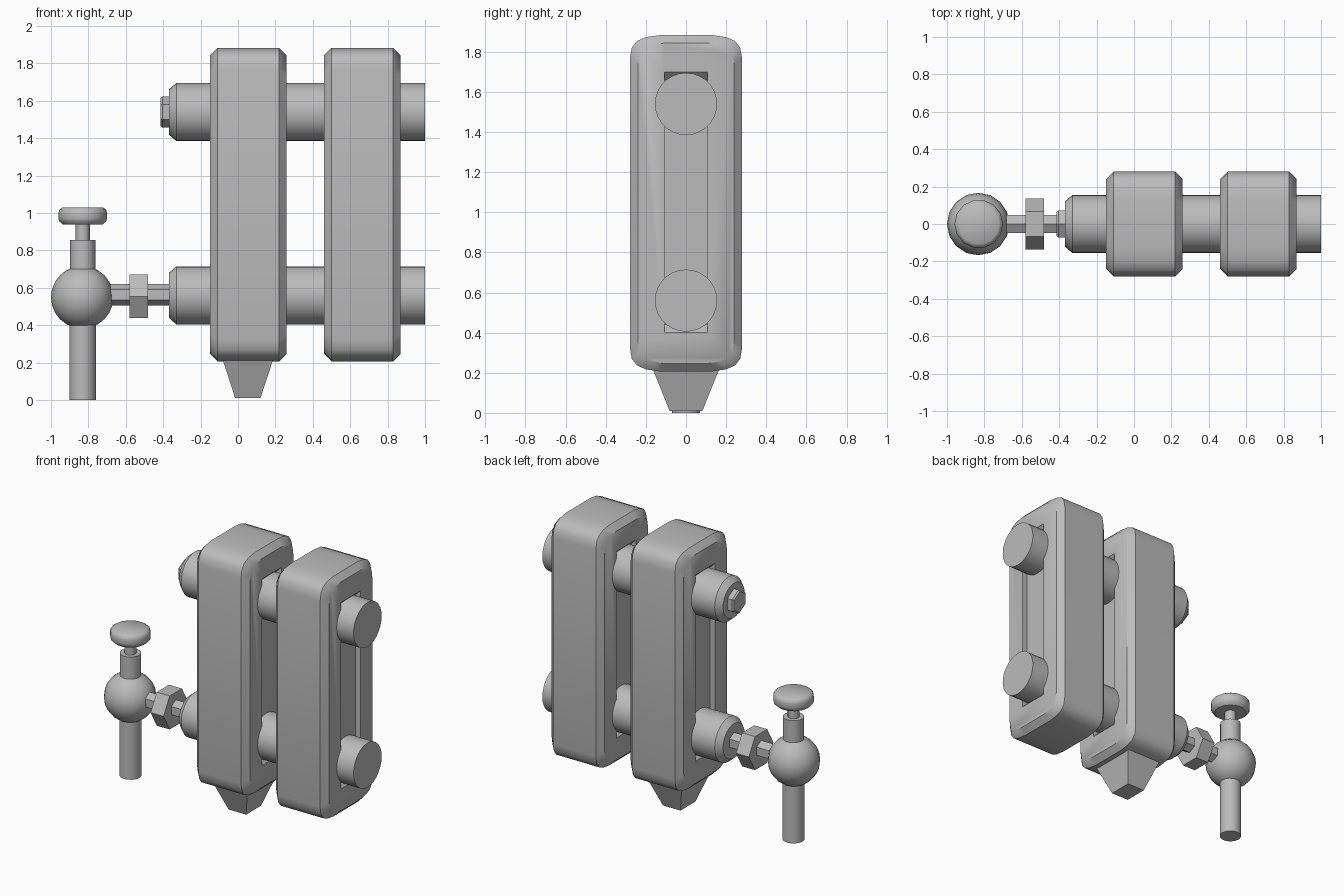
import bpy, bmesh, math
from mathutils import Matrix

cube = bpy.data.objects.get("Cube")
if cube:
    bpy.data.objects.remove(cube, do_unlink=True)

grey = bpy.data.materials.new("plain grey")
grey.use_nodes = True
grey.diffuse_color = (0.5, 0.5, 0.5, 1)
grey.node_tree.nodes["Principled BSDF"].inputs["Base Color"].default_value = (0.5, 0.5, 0.5, 1)


def finish(bm, name, angle):
    bmesh.ops.recalc_face_normals(bm, faces=bm.faces)
    mesh = bpy.data.meshes.new(name)
    bm.to_mesh(mesh)
    bm.free()
    mesh.materials.append(grey)
    obj = bpy.data.objects.new(name, mesh)
    bpy.context.collection.objects.link(obj)
    if angle:
        bpy.ops.object.select_all(action='DESELECT')
        obj.select_set(True)
        bpy.context.view_layer.objects.active = obj
        bpy.ops.object.shade_smooth_by_angle(angle=math.radians(angle))
    return obj


def loft(name, rings, angle=0):
    """Skin a list of rings of points and cap both ends."""
    bm = bmesh.new()
    loops = [[bm.verts.new(p) for p in ring] for ring in rings]
    n = len(loops[0])
    for a, b in zip(loops, loops[1:]):
        for i in range(n):
            j = (i + 1) % n
            bm.faces.new((a[i], a[j], b[j], b[i]))
    bm.faces.new(loops[0])
    bm.faces.new(loops[-1])
    return finish(bm, name, angle)


def turned(name, axis, origin, profile, sides, phase=0, angle=35):
    """Turn (position, radius) pairs about a line along x or z."""
    rings = []
    for pos, r in profile:
        ring = []
        for i in range(sides):
            t = 2 * math.pi * i / sides + phase
            u, v = r * math.cos(t), r * math.sin(t)
            if axis == 'x':
                ring.append((pos, origin[0] + u, origin[1] + v))
            else:
                ring.append((origin[0] + u, origin[1] + v, pos))
        rings.append(ring)
    return loft(name, rings, angle)


# Rounded blocks with a shallow slot in each end face
MID, HALF_Y, HALF_Z, CHAMFER = 1.045, 0.28, 0.838, 0.04
corner = [(0.13, 0.838), (0.2, 0.828), (0.245, 0.808), (0.27, 0.775), (0.28, 0.72)]
outline = corner + [(y, -z) for y, z in reversed(corner)]
outline += [(-y, -z) for y, z in corner] + [(-y, z) for y, z in reversed(corner)]


def block(name, x0, x1):
    ky, kz = 1 - CHAMFER / HALF_Y, 1 - CHAMFER / HALF_Z
    stations = [(x0, ky, kz), (x0 + CHAMFER, 1, 1), (x1 - CHAMFER, 1, 1), (x1, ky, kz)]
    obj = loft(name, [[(x, y * a, MID + z * b) for y, z in outline] for x, a, b in stations])
    # slot cutters with sloping top and bottom
    for x, d in ((x0, 1), (x1, -1)):
        rings = []
        for px, top, low in ((x - d * 0.04, 1.74, 0.36), (x + d * 0.04, 1.66, 0.44)):
            rings.append([(px, -0.108, low), (px, 0.108, low), (px, 0.108, top), (px, -0.108, top)])
        cutter = loft("slot_cutter", rings)
        mod = obj.modifiers.new("slot", 'BOOLEAN')
        mod.operation, mod.solver, mod.object = 'DIFFERENCE', 'EXACT', cutter
        bpy.ops.object.select_all(action='DESELECT')
        bpy.context.view_layer.objects.active = obj
        obj.select_set(True)
        bpy.ops.object.modifier_apply(modifier=mod.name)
        bpy.data.objects.remove(cutter, do_unlink=True)
    bpy.ops.object.shade_smooth_by_angle(angle=math.radians(40))


block("inner_block", -0.15, 0.26)
block("outer_block", 0.46, 0.87)

# Horizontal cylinders through the blocks
for name, z in (("upper_cylinder", 1.54), ("lower_cylinder", 0.56)):
    turned(name, 'x', (0, z), [(-0.37, 0.12), (-0.33, 0.155), (1.0, 0.155)], 28)

# Hexagonal fittings
turned("upper_bolt", 'x', (0, 1.54), [(-0.415, 0.072), (-0.405, 0.082), (-0.36, 0.082)], 6, math.pi / 6, 0)
turned("connecting_rod", 'x', (0, 0.563), [(-0.72, 0.057), (-0.36, 0.057)], 6, math.pi / 6, 0)
turned("hex_nut", 'x', (0, 0.555), [(-0.58, 0.135), (-0.48, 0.135)], 6, 0, 0)

# Valve ball
bm = bmesh.new()
bmesh.ops.create_uvsphere(bm, u_segments=16, v_segments=12, radius=0.167,
                          matrix=Matrix.Translation((-0.833, 0, 0.55)))
finish(bm, "valve_ball", 40)

# Valve pipes, stem and knob
hub = (-0.83, 0)
turned("drain_pipe", 'z', hub, [(0, 0.07), (0.5, 0.07)], 16)
turned("valve_neck", 'z', hub, [(0.6, 0.068), (0.855, 0.068)], 16)
turned("valve_stem", 'z', hub, [(0.84, 0.038), (0.95, 0.038)], 12)
turned("valve_knob", 'z', hub,
       [(0.938, 0.105), (0.955, 0.125), (0.97, 0.13), (1.0, 0.13), (1.018, 0.125), (1.03, 0.108)], 14, 0, 40)

# Tapered foot under the inner block
rings = []
for z, x0, x1, y in ((0.01, -0.015, 0.12, 0.082), (0.23, -0.086, 0.192, 0.17)):
    rings.append([(x0, -y, z), (x1, -y, z), (x1, y, z), (x0, y, z)])
loft("tapered_foot", rings)
